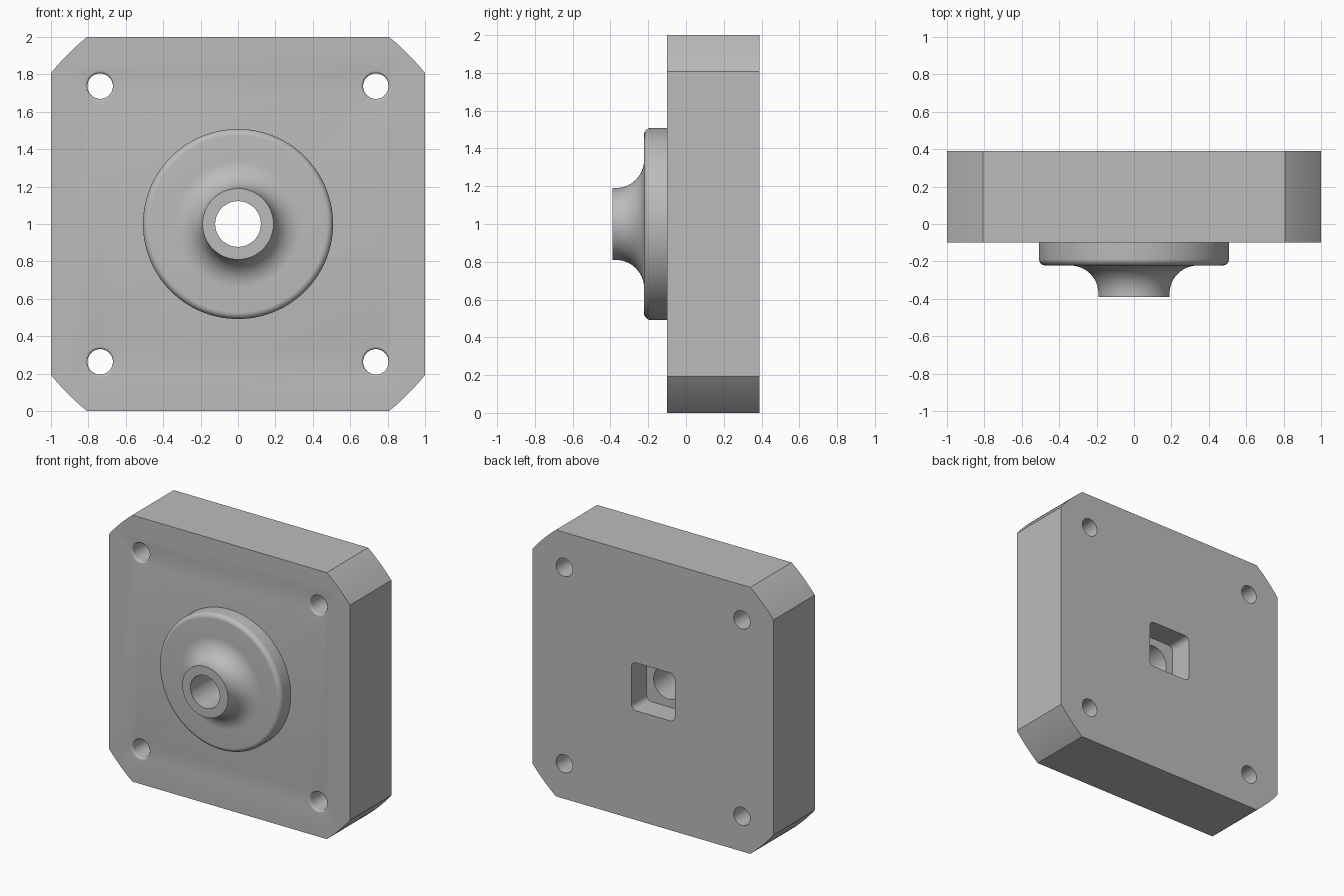
import bpy, bmesh, math
from mathutils import Matrix, Vector

cube = bpy.data.objects.get("Cube")
if cube:
    bpy.data.objects.remove(cube)

FRONT, BACK, TIP = -0.1, 0.39, -0.39     # plate faces and nozzle tip along y
CENTRE = Vector((0, 0, 1))
BORE = 0.122

grey = bpy.data.materials.new("plain grey")
grey.use_nodes = True
colour = (0.5, 0.5, 0.5, 1)
grey.diffuse_color = colour
grey.node_tree.nodes["Principled BSDF"].inputs["Base Color"].default_value = colour


def finish(name, bm, location):
    bmesh.ops.recalc_face_normals(bm, faces=bm.faces)
    mesh = bpy.data.meshes.new(name)
    bm.to_mesh(mesh)
    bm.free()
    mesh.materials.append(grey)
    obj = bpy.data.objects.new(name, mesh)
    obj.location = location
    bpy.context.collection.objects.link(obj)
    return obj


def select_only(obj):
    bpy.ops.object.select_all(action='DESELECT')
    obj.select_set(True)
    bpy.context.view_layer.objects.active = obj


def arc(cx, cy, r, start, end, steps):
    angles = [math.radians(start + (end - start) * i / steps) for i in range(steps + 1)]
    return [(cx + r * math.cos(a), cy + r * math.sin(a)) for a in angles]


def prism(name, outline, y0, y1):
    """Extrude an x-z outline along y."""
    bm = bmesh.new()
    face = bm.faces.new([bm.verts.new((x, y0, z)) for x, z in outline])
    new = bmesh.ops.extrude_face_region(bm, geom=[face])["geom"]
    verts = [v for v in new if isinstance(v, bmesh.types.BMVert)]
    bmesh.ops.translate(bm, verts=verts, vec=(0, y1 - y0, 0))
    return finish(name, bm, CENTRE)


def lathe(name, profile, location, segments=96):
    """Spin an (r, y) profile around the y axis."""
    bm = bmesh.new()
    verts = [bm.verts.new((r, y, 0)) for r, y in profile]
    edges = [bm.edges.new(pair) for pair in zip(verts, verts[1:])]
    bmesh.ops.spin(bm, geom=verts + edges, axis=(0, 1, 0), cent=(0, 0, 0),
                   angle=math.tau, steps=segments)
    bmesh.ops.remove_doubles(bm, verts=bm.verts, dist=1e-5)
    return finish(name, bm, location)


# Square plate with its corners trimmed by one large circle
corner = math.degrees(math.asin(0.807))
radius = math.hypot(1, 0.807)
tilt = math.degrees(math.atan2(0.807, 1))
outline = []
for quarter in range(4):
    outline += arc(0, 0, radius, quarter * 90 + tilt, quarter * 90 + 90 - tilt, 12)
plate = prism("mounting_plate", outline, FRONT, BACK)

# Rounded square pocket in the back
half, fillet = 0.18, 0.04
pocket = []
for quarter, (sx, sz) in enumerate([(1, 1), (-1, 1), (-1, -1), (1, -1)]):
    pocket += arc(sx * (half - fillet), sz * (half - fillet), fillet,
                  quarter * 90, quarter * 90 + 90, 8)
cutters = [prism("pocket_cutter", pocket, 0.21, BACK + 0.1)]

# Central bore and four corner bolt holes with a softened front rim
cutters.append(lathe("bore_cutter", [(0, -0.2), (BORE, -0.2), (BORE, 0.3), (0, 0.3)], CENTRE))
rim = arc(0.082, FRONT + 0.014, 0.014, 270, 180, 6)
hole = [(0, -0.2), (0.082, -0.2)] + rim + [(0.068, 0.5), (0, 0.5)]
for sx in (-1, 1):
    for sz in (-1, 1):
        cutters.append(lathe("bolt_hole_cutter", hole,
                             CENTRE + Vector((sx * 0.737, 0, sz * 0.737)), 48))

select_only(plate)
for cutter in cutters:
    cutter.hide_render = True
    cut = plate.modifiers.new("cut", 'BOOLEAN')
    cut.operation, cut.solver, cut.object = 'DIFFERENCE', 'EXACT', cutter
    bpy.ops.object.modifier_apply(modifier=cut.name)
for cutter in cutters:
    bpy.data.objects.remove(cutter)

# Front boss: rounded disc flaring into a hollow nozzle
disc_y, flare, edge = -0.222, 0.15, 0.035
profile = [(BORE, FRONT), (BORE, TIP), (0.19, TIP)]
profile += arc(0.19 + flare, disc_y - flare, flare, 180, 90, 16)
profile += arc(0.508 - edge, disc_y + edge, edge, 270, 360, 8)
profile += [(0.508, FRONT)]
boss = lathe("nozzle_boss", profile, CENTRE, 128)

# Boss is open where it meets the plate, so check that its normals face outward
boss.data.update()
outer = max(boss.data.polygons, key=lambda p: math.hypot(p.center.x, p.center.z))
if outer.normal.dot(Vector((outer.center.x, 0, outer.center.z))) < 0:
    boss.data.flip_normals()

for part in (plate, boss):
    select_only(part)
    bpy.ops.object.shade_smooth_by_angle(angle=math.radians(30))
